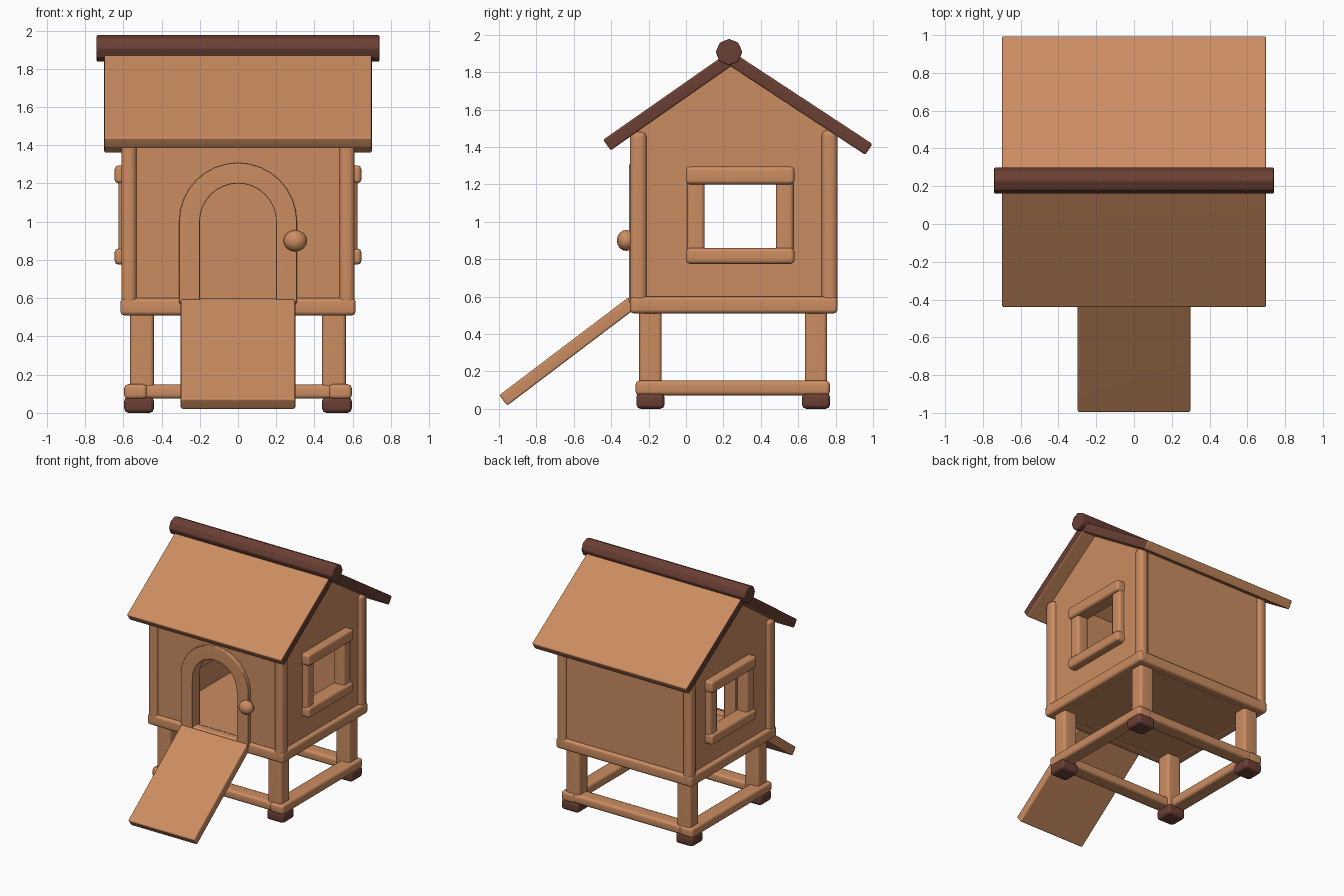
import bpy, bmesh, math
from mathutils import Matrix, Vector

if "Cube" in bpy.data.objects:
    bpy.data.objects.remove(bpy.data.objects["Cube"])


def material(name, rgb):
    m = bpy.data.materials.new(name)
    m.diffuse_color = (*rgb, 1)
    m.use_nodes = True
    m.node_tree.nodes["Principled BSDF"].inputs["Base Color"].default_value = m.diffuse_color
    return m


TAN = material("tan wood", (0.60, 0.265, 0.12))
DARK = material("dark brown wood", (0.145, 0.05, 0.034))


def finish(name, bm, mats, bevel, segments=2):
    """Round the sharp edges, shade smooth and link the part."""
    bmesh.ops.recalc_face_normals(bm, faces=bm.faces)
    edges = [e for e in bm.edges if len(e.link_faces) == 2 and e.calc_face_angle(0) > 0.7]
    if bevel:
        bmesh.ops.bevel(bm, geom=edges, offset=bevel, segments=segments, profile=0.5,
                        affect='EDGES', clamp_overlap=True, material=-1)
    me = bpy.data.meshes.new(name)
    bm.to_mesh(me)
    bm.free()
    for m in mats:
        me.materials.append(m)
    ob = bpy.data.objects.new(name, me)
    bpy.context.collection.objects.link(ob)
    bpy.ops.object.select_all(action='DESELECT')
    ob.select_set(True)
    bpy.context.view_layer.objects.active = ob
    bpy.ops.object.shade_smooth_by_angle(angle=math.radians(50))
    ob.modifiers.new("normals", 'WEIGHTED_NORMAL').keep_sharp = True
    return ob


def box(name, lo, hi, mat=TAN, bevel=0.015):
    lo, hi = Vector(lo), Vector(hi)
    bm = bmesh.new()
    bmesh.ops.create_cube(bm, size=1, matrix=Matrix.Translation((lo + hi) / 2)
                          @ Matrix.Diagonal((*(hi - lo), 1)))
    return finish(name, bm, [mat], bevel)


def slab(name, a, b, half_width, thick, dark_ends=False):
    """Sloping board between two (y, z) points; its x ends can be dark."""
    a, b = Vector((0, *a)), Vector((0, *b))
    d = b - a
    bm = bmesh.new()
    bmesh.ops.create_cube(bm, size=1, matrix=Matrix.Translation((a + b) / 2)
                          @ Matrix.Rotation(math.atan2(d.z, d.y), 4, 'X')
                          @ Matrix.Diagonal((2 * half_width, d.length, thick, 1)))
    bm.normal_update()
    for f in bm.faces:
        f.material_index = int(dark_ends and abs(f.normal.x) > 0.5)
    return finish(name, bm, [TAN, DARK], 0.01)


def plate(name, loops, axis, centre, thick, bevel=0):
    """Flat plate with holes, filled from outline loops; axis is its facing."""
    cu = bpy.data.curves.new(name, 'CURVE')
    cu.dimensions, cu.fill_mode, cu.extrude = '2D', 'BOTH', thick / 2
    for pts in loops:
        sp = cu.splines.new('POLY')
        sp.points.add(len(pts) - 1)
        for p, (u, v) in zip(sp.points, pts):
            p.co = (u, v, 0, 1)
        sp.use_cyclic_u = True
    tmp = bpy.data.objects.new(name + " outline", cu)
    bpy.context.collection.objects.link(tmp)
    me = tmp.evaluated_get(bpy.context.evaluated_depsgraph_get()).to_mesh()
    bm = bmesh.new()
    bm.from_mesh(me)
    bpy.data.objects.remove(tmp)
    bmesh.ops.remove_doubles(bm, verts=bm.verts, dist=1e-4)
    for f in bm.faces:
        f.material_index = 0
    for v in bm.verts:
        u, w, d = v.co
        v.co = (centre + d, u, w) if axis == 'X' else (u, centre - d, w)
    return finish(name, bm, [TAN], bevel)


def rect(u0, v0, u1, v1):
    return [(u0, v0), (u1, v0), (u1, v1), (u0, v1)]


def arch(r, z0, zc=1.0, n=16):
    """Arch line from bottom right over the top to bottom left."""
    return ([(r, z0)] + [(r * math.cos(math.pi * i / n), zc + r * math.sin(math.pi * i / n))
                         for i in range(n + 1)] + [(-r, z0)])


# Walls: gable sides with windows, front with arched door, plain back
gable = [(-0.27, 0.55), (0.785, 0.55), (0.785, 1.5), (0.25, 1.85), (-0.27, 1.49)]
for side, s in (("left", -1), ("right", 1)):
    plate(side + " gable wall", [gable, rect(0.08, 0.84, 0.5, 1.22)], 'X', s * 0.555, 0.05)
door_hole = arch(0.22, 0.56)
plate("front wall", [rect(-0.56, 0.55, 0.56, 1.5), door_hole], 'Y', -0.25, 0.05)
box("back wall", (-0.56, 0.735, 0.55), (0.56, 0.785, 1.5), bevel=0)

# Floor and the beams round its edge
box("floor", (-0.58, -0.27, 0.515), (0.58, 0.78, 0.59), bevel=0)
box("front sill beam", (-0.615, -0.3, 0.51), (0.615, -0.22, 0.6), bevel=0.02)
box("back sill beam", (-0.615, 0.73, 0.51), (0.615, 0.81, 0.6), bevel=0.02)

for side, s in (("left", -1), ("right", 1)):
    def sx(name, x0, x1, y0, y1, z0, z1, mat=TAN, bevel=0.02):
        xs = sorted((s * x0, s * x1))
        box(side + " " + name, (xs[0], y0, z0), (xs[1], y1, z1), mat, bevel)

    sx("side sill beam", 0.535, 0.615, -0.3, 0.81, 0.51, 0.6)
    # Corner posts
    sx("front corner post", 0.53, 0.61, -0.3, -0.21, 0.52, 1.48, bevel=0.028)
    sx("back corner post", 0.53, 0.61, 0.725, 0.81, 0.52, 1.49, bevel=0.028)
    # Window frame
    sx("window top bar", 0.52, 0.645, 0.0, 0.58, 1.2, 1.295)
    sx("window bottom bar", 0.52, 0.645, 0.0, 0.58, 0.775, 0.86)
    sx("window front bar", 0.525, 0.625, 0.005, 0.1, 0.8, 1.27)
    sx("window back bar", 0.525, 0.625, 0.48, 0.575, 0.8, 1.27)
    # Legs, dark feet and side rail
    for end, y in (("front", -0.19), ("back", 0.695)):
        sx(end + " leg", 0.44, 0.565, y - 0.06, y + 0.06, 0.07, 0.53)
        sx(end + " foot", 0.44, 0.595, y - 0.075, y + 0.075, 0.0, 0.085, DARK, 0.022)
    sx("side rail", 0.475, 0.595, -0.27, 0.77, 0.072, 0.15)

# Front and back rails
for end, y in (("front", -0.2), ("back", 0.705)):
    box(end + " rail", (-0.595, y - 0.06, 0.074), (0.595, y + 0.06, 0.148), bevel=0.02)

# Door frame and knob
plate("door frame", [arch(0.308, 0.57) + arch(0.2, 0.57)[::-1]], 'Y', -0.255, 0.1, 0.03)
bm = bmesh.new()
bmesh.ops.create_uvsphere(bm, u_segments=12, v_segments=8, radius=1,
                          matrix=Matrix.Translation((0.3, -0.32, 0.9))
                          @ Matrix.Diagonal((0.062, 0.05, 0.056, 1)))
finish("door knob", bm, [TAN], 0)

# Entrance ramp
slab("ramp", (-0.977, 0.045), (-0.285, 0.569), 0.3, 0.07)

# Roof panels with dark gable edges, and the ridge beam
slab("front roof panel", (-0.423, 1.41), (0.235, 1.87), 0.7, 0.07, True)
slab("back roof panel", (0.978, 1.387), (0.235, 1.875), 0.7, 0.07, True)
bm = bmesh.new()
bmesh.ops.create_cone(bm, cap_ends=True, segments=8, radius1=0.071, radius2=0.071, depth=1.48,
                      matrix=Matrix.Translation((0, 0.23, 1.907)) @ Matrix.Rotation(math.pi / 2, 4, 'Y'))
finish("ridge beam", bm, [DARK], 0.008)
